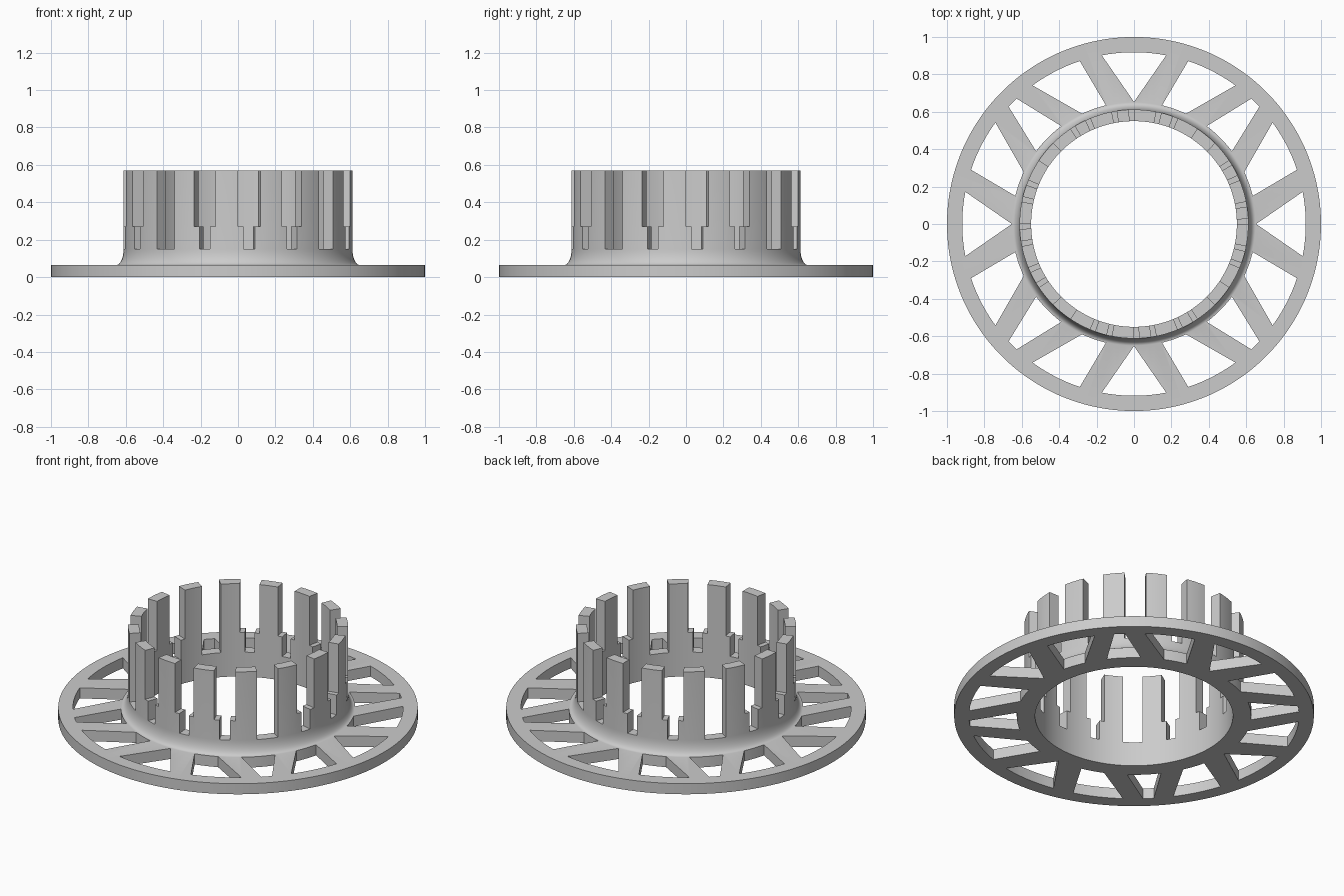
import bpy, bmesh, math
from mathutils import Matrix

if "Cube" in bpy.data.objects:
    bpy.data.objects.remove(bpy.data.objects["Cube"])

gray = bpy.data.materials.new("light_gray")
gray.diffuse_color = (0.6, 0.6, 0.6, 1)
gray.use_nodes = True
gray.node_tree.nodes["Principled BSDF"].inputs["Base Color"].default_value = gray.diffuse_color


def finish(bm, name):
    bmesh.ops.recalc_face_normals(bm, faces=bm.faces)
    mesh = bpy.data.meshes.new(name)
    bm.to_mesh(mesh)
    bm.free()
    ob = bpy.data.objects.new(name, mesh)
    bpy.context.collection.objects.link(ob)
    mesh.materials.append(gray)
    return ob


def revolve(profile, name, steps=128):
    """Closed ring from a closed (radius, z) profile."""
    bm = bmesh.new()
    rings = []
    for i in range(steps):
        a = math.tau * (i + 0.5) / steps
        rings.append([bm.verts.new((r * math.cos(a), r * math.sin(a), z)) for r, z in profile])
    n = len(profile)
    for i in range(steps):
        p, q = rings[i], rings[(i + 1) % steps]
        for j in range(n):
            k = (j + 1) % n
            bm.faces.new((p[j], q[j], q[k], p[k]))
    return finish(bm, name)


def polar(r, deg):
    a = math.radians(deg)
    return r * math.cos(a), r * math.sin(a)


def sector(bm, r0, in0, in1, r1, out0, out1, z0, z1, n=10):
    """Prism between an inner arc and an outer arc, with straight sides."""
    pts = [polar(r1, out0 + (out1 - out0) * i / n) for i in range(n + 1)]
    if in0 == in1:
        pts.append(polar(r0, in0))
    else:
        pts += [polar(r0, in1 + (in0 - in1) * i / n) for i in range(n + 1)]
    lo = [bm.verts.new((x, y, z0)) for x, y in pts]
    hi = [bm.verts.new((x, y, z1)) for x, y in pts]
    bm.faces.new(lo[::-1])
    bm.faces.new(hi)
    for i in range(len(pts)):
        j = (i + 1) % len(pts)
        bm.faces.new((lo[i], lo[j], hi[j], hi[i]))


def cut(body, bm, name):
    cutter = finish(bm, name)
    cutter.hide_render = True
    mod = body.modifiers.new(name, 'BOOLEAN')
    mod.operation = 'DIFFERENCE'
    mod.solver = 'EXACT'
    mod.object = cutter
    bpy.ops.object.modifier_apply(modifier=name)
    bpy.data.objects.remove(cutter, do_unlink=True)


# Flange, concave fillet and collar as one ring
FLANGE, SLOT, STEP, TOP = 0.065, 0.15, 0.27, 0.57
profile = [(0.55, 0), (1.0, 0), (1.0, FLANGE)]
for i in range(9):
    a = math.radians(90 * i / 8)
    profile.append((0.65 - 0.038 * math.sin(a), SLOT - 0.085 * math.cos(a)))
profile += [(0.612, TOP), (0.55, TOP)]
body = revolve(profile, "flanged_collar")
bpy.context.view_layer.objects.active = body
body.select_set(True)

# Openings that leave slanted spokes in the flange
bm = bmesh.new()
for q in range(0, 360, 90):
    sector(bm, 0.653, q, q, 0.918, q - 10.8, q + 10.8, -0.1, 0.12)
    sector(bm, 0.652, q + 13.3, q + 25.2, 0.918, q + 18.4, q + 36.2, -0.1, 0.12)
    sector(bm, 0.652, q + 36.6, q + 53.4, 0.918, q + 43.1, q + 46.9, -0.1, 0.12)
    sector(bm, 0.652, q + 64.8, q + 76.7, 0.918, q + 53.8, q + 71.6, -0.1, 0.12)
cut(body, bm, "flange_openings")

# Wide gaps between the sixteen prongs; every fourth reaches the collar base
PITCH = 22.5
bm = bmesh.new()
for k in range(16):
    a = k * PITCH
    floor = SLOT if k % 4 == 2 else STEP
    sector(bm, 0.45, a, a + PITCH / 2, 0.75, a, a + PITCH / 2, floor, 0.7)
cut(body, bm, "prong_gaps")

# Narrow slots below the other gaps, leaving shoulders
bm = bmesh.new()
for k in range(16):
    if k % 4 != 2:
        a = k * PITCH + 2.8
        sector(bm, 0.45, a, a + 5.65, 0.75, a, a + 5.65, SLOT, 0.4)
cut(body, bm, "shoulder_slots")

bpy.ops.object.shade_smooth_by_angle(angle=math.radians(30))
